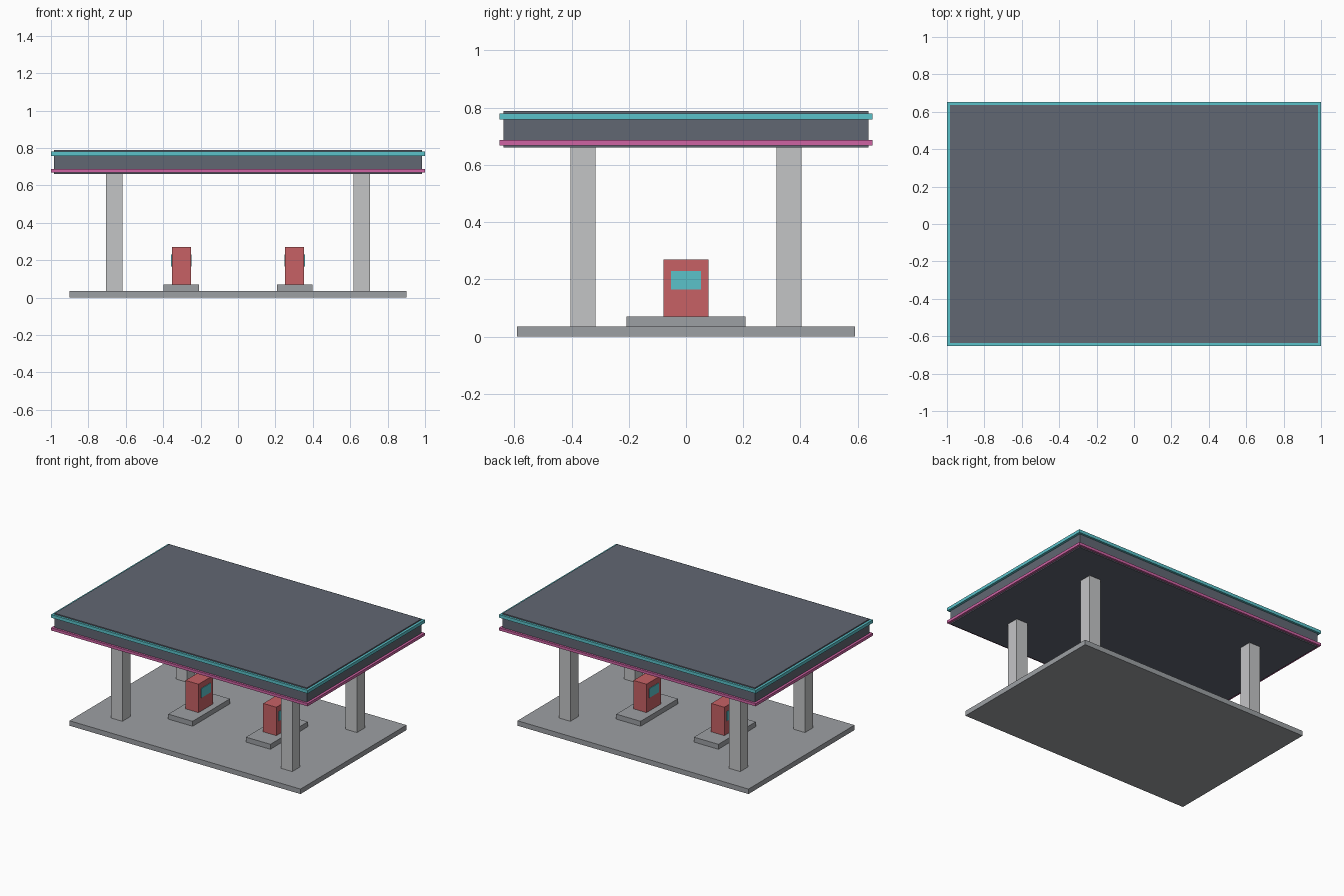
import bpy

cube = bpy.data.objects.get("Cube")
if cube:
    bpy.data.objects.remove(cube, do_unlink=True)


def material(name, rgb):
    mat = bpy.data.materials.new(name)
    mat.use_nodes = True
    colour = (*rgb, 1)
    mat.diffuse_color = colour
    mat.node_tree.nodes["Principled BSDF"].inputs["Base Color"].default_value = colour
    return mat


concrete = material("concrete grey", (0.335, 0.35, 0.37))
light_grey = material("light grey", (0.55, 0.555, 0.565))
slate = material("slate", (0.12, 0.135, 0.17))
teal = material("teal", (0.105, 0.54, 0.59))
pink = material("pink", (0.62, 0.125, 0.37))
red = material("red", (0.57, 0.12, 0.13))


def box(name, x, y, half_x, half_y, bottom, top, mat):
    """Box given by its centre, half widths and height range."""
    bpy.ops.mesh.primitive_cube_add(size=2, location=(x, y, (bottom + top) / 2))
    obj = bpy.context.object
    obj.name = name
    obj.scale = (half_x, half_y, (top - bottom) / 2)
    bpy.ops.object.transform_apply(location=False, rotation=False, scale=True)
    obj.data.materials.append(mat)
    return obj


# Ground slab
box("base_slab", 0, 0, 0.9, 0.59, 0, 0.035, concrete)

# Canopy with its two projecting trim bands
box("canopy", 0, 0, 0.983, 0.637, 0.66, 0.788, slate)
box("upper_trim", 0, 0, 1.0, 0.652, 0.758, 0.78, teal)
box("lower_trim", 0, 0, 1.0, 0.652, 0.668, 0.687, pink)

for side, sx in (("left", 1), ("right", -1)):
    # Canopy pillars
    for end, sy in (("front", -1), ("back", 1)):
        box(f"{end}_{side}_pillar", sx * 0.662, sy * 0.36,
            0.044, 0.044, 0.035, 0.66, light_grey)

    # Pump on its island, with a screen on each broad face
    pump_x = sx * 0.303
    box(f"{side}_island", pump_x, 0, 0.095, 0.208, 0.035, 0.07, concrete)
    box(f"{side}_pump", pump_x, 0, 0.051, 0.079, 0.07, 0.27, red)
    for face, fx in (("left", 1), ("right", -1)):
        box(f"{side}_pump_{face}_screen", pump_x + fx * 0.052, 0,
            0.003, 0.053, 0.165, 0.23, teal)
